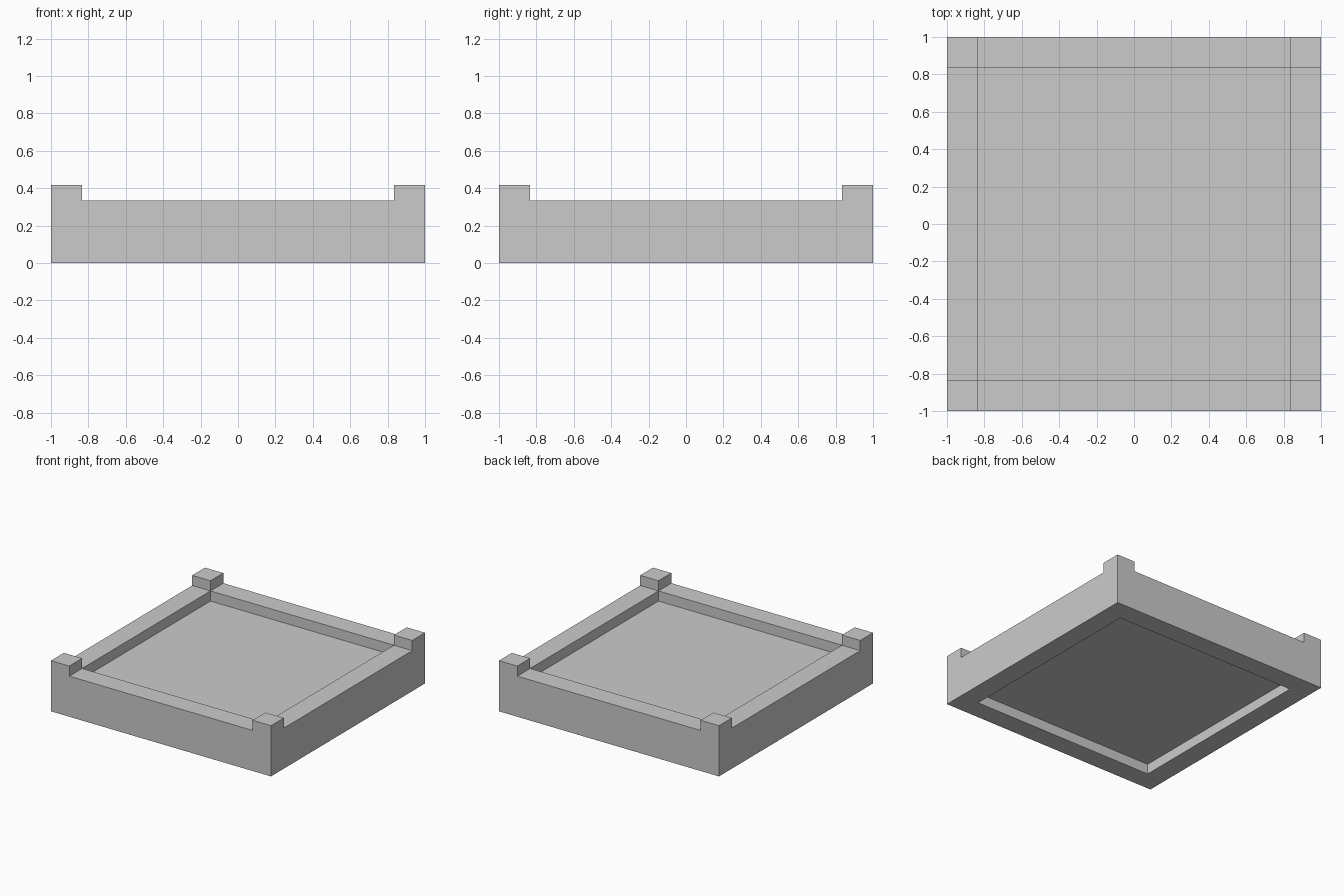
import bpy

if "Cube" in bpy.data.objects:
    bpy.data.objects.remove(bpy.data.objects["Cube"])

W = 1 / 6          # wall thickness
I = 1 - W          # inner half-size
RIM, TOP = 1 / 3, 5 / 12


def box(name, hx, hy, z0, z1):
    bpy.ops.mesh.primitive_cube_add(size=2, location=(0, 0, (z0 + z1) / 2))
    ob = bpy.context.object
    ob.name = name
    ob.scale = (hx, hy, (z1 - z0) / 2)
    bpy.ops.object.transform_apply(location=True, rotation=False, scale=True)
    return ob


# Square tray block, from the ground to the tops of the corner posts
tray = box("square_tray", 1, 1, 0, TOP)

cutters = [
    box("notch_along_y_cutter", I, 1.2, RIM, 0.6),    # gaps between corner posts
    box("notch_along_x_cutter", 1.2, I, RIM, 0.6),
    box("top_recess_cutter", I, I, 0.25, 0.7),        # sunken upper panel
    box("bottom_recess_cutter", I, I, -0.2, 1 / 12),  # sunken underside
]

# Carve the block, then discard the cutters
bpy.context.view_layer.objects.active = tray
for c in cutters:
    c.hide_render = True
    m = tray.modifiers.new(c.name, 'BOOLEAN')
    m.operation = 'DIFFERENCE'
    m.solver = 'EXACT'
    m.object = c
    bpy.ops.object.modifier_apply(modifier=m.name)
    bpy.data.objects.remove(c, do_unlink=True)
